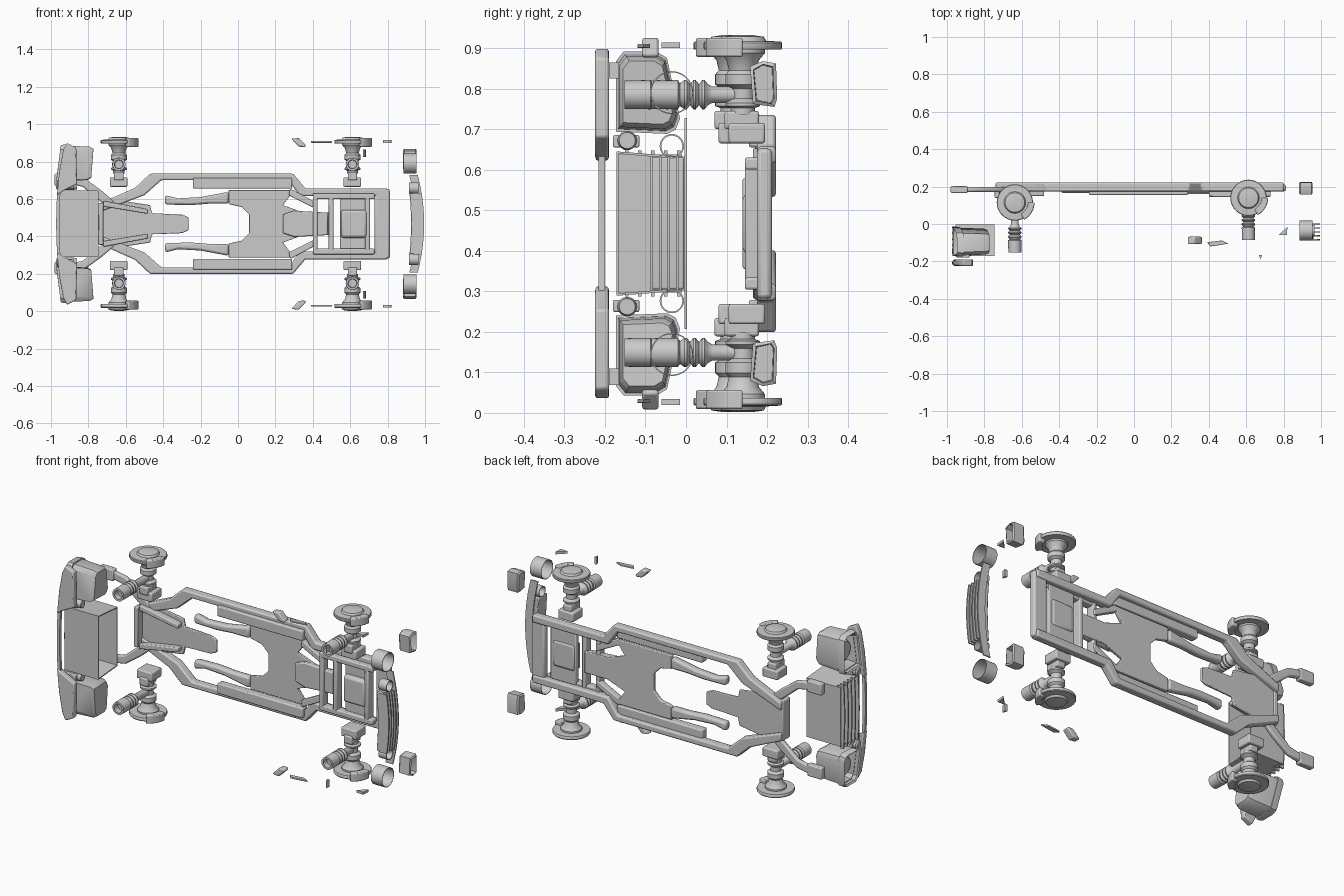
import bpy, bmesh, math

if "Cube" in bpy.data.objects:
    bpy.data.objects.remove(bpy.data.objects["Cube"])

C = 0.467  # centre plane across the width (z)


def finish(name, bm, mirror=False, bevel=0.0, angle=35):
    if mirror:
        geo = bmesh.ops.duplicate(bm, geom=bm.verts[:] + bm.edges[:] + bm.faces[:])["geom"]
        for v in geo:
            if isinstance(v, bmesh.types.BMVert):
                v.co.z = 2 * C - v.co.z
    bmesh.ops.recalc_face_normals(bm, faces=bm.faces[:])
    me = bpy.data.meshes.new(name)
    bm.to_mesh(me)
    bm.free()
    for p in me.polygons:
        p.use_smooth = True
    me.set_sharp_from_angle(angle=math.radians(angle))
    ob = bpy.data.objects.new(name, me)
    bpy.context.collection.objects.link(ob)
    if bevel:
        b = ob.modifiers.new("bevel", 'BEVEL')
        b.width, b.segments, b.limit_method = bevel, 2, 'ANGLE'
    return ob


def loft(bm, rings, closed=False):
    rs = [[bm.verts.new(p) for p in r] for r in rings]
    n = len(rs[0])
    pairs = list(zip(rs, rs[1:])) + ([(rs[-1], rs[0])] if closed else [])
    for a, b in pairs:
        for i in range(n):
            j = (i + 1) % n
            bm.faces.new((a[i], a[j], b[j], b[i]))
    if not closed:
        bm.faces.new(rs[0][::-1])
        bm.faces.new(rs[-1])


def place(axis, a, b, h):
    return {'x': (h, a, b), 'y': (a, h, b), 'z': (a, b, h)}[axis]


def prism(name, pts, lo, hi, axis='y', **kw):
    bm = bmesh.new()
    loft(bm, [[place(axis, a, b, h) for a, b in pts] for h in (lo, hi)])
    return finish(name, bm, **kw)


def box(name, x0, x1, y0, y1, z0, z1, **kw):
    return prism(name, [(x0, z0), (x1, z0), (x1, z1), (x0, z1)], y0, y1, **kw)


def lathe(name, profile, centre, axis, n=32, closed=False, **kw):
    bm = bmesh.new()
    t = [2 * math.pi * i / n for i in range(n)]
    loft(bm, [[place(axis, centre[0] + r * math.cos(a), centre[1] + r * math.sin(a), h)
               for a in t] for r, h in profile], closed)
    return finish(name, bm, **kw)


def sym(half):
    return [(x, C + d) for x, d in half] + [(x, C - d) for x, d in reversed(half)]


def bow(z0, z1, inner, outer, k, n=14):
    zs = [z0 + (z1 - z0) * i / n for i in range(n + 1)]
    return ([(outer + k * (z - C) ** 2, z) for z in zs] +
            [(inner + k * (z - C) ** 2, z) for z in reversed(zs)])


# chassis side rails and sills
prism("side_rail", [(-.74, .575), (-.55, .66), (-.47, .735), (.295, .735), (.36, .657), (.8, .657),
                    (.8, .615), (.33, .615), (.27, .70), (-.41, .70), (-.5, .62), (-.74, .53)],
      .175, .222, mirror=True, bevel=.008)
box("sill", -.24, .29, .155, .2, .655, .712, mirror=True, bevel=.006)
# front floor and tongue
prism("front_floor", sym([(-.74, .11), (-.6, .12), (-.47, .10), (-.46, .056), (-.3, .05), (-.265, .035)]),
      .185, .2, bevel=.004)
box("front_wall", -.745, -.72, .14, .205, C - .112, C + .112, bevel=.005)
prism("front_floor_rib", [(-.72, .56), (-.48, .52), (-.48, .545), (-.72, .59)], .15, .195, mirror=True, bevel=.005)
# curved inner members
prism("inner_member", [(-.39, .62), (-.32, .603), (-.2, .61), (-.05, .638), (-.05, .575), (-.15, .575),
                       (-.25, .567), (-.39, .57)], .165, .208, mirror=True, bevel=.012)
# central plate with notched edges
prism("centre_plate", sym([(.06, .05), (.02, .09), (-.05, .105), (-.05, .18), (.3, .18), (.24, .10),
                           (.35, .06), (.49, .06)]), .18, .2, bevel=.004)
prism("centre_tunnel", sym([(.24, .05), (.3, .07), (.48, .06)]), .16, .19, bevel=.006)
prism("diagonal_brace", [(.28, .655), (.42, .58), (.42, .545), (.27, .62)], .165, .2, mirror=True, bevel=.005)
# rear frame
for i, (x0, x1) in enumerate([(.40, .425), (.485, .51)]):
    box("rear_crossmember_%d" % i, x0, x1, .145, .195, C - .16, C + .16, bevel=.006)
box("rear_inner_rail", .4, .73, .145, .19, .60, .63, mirror=True, bevel=.006)
box("rear_end_beam", .73, .812, .175, .212, C - .185, C + .185, bevel=.01)
box("rear_tray", .545, .705, .17, .195, C - .15, C + .15, bevel=.005)
box("rear_housing", .55, .69, .14, .2, C - .075, C + .075, bevel=.015)
box("rear_tray_bar", .68, .705, .145, .19, C - .15, C + .15, bevel=.006)
# front bumper arms
prism("bumper_arm", [(-.66, .585), (-.73, .645), (-.82, .71), (-.9, .725), (-.9, .68), (-.83, .665),
                     (-.74, .59), (-.70, .56)], .172, .198, mirror=True, bevel=.008)
box("bumper_mount", -.98, -.89, .166, .202, .67, .735, mirror=True, bevel=.006)

# wheel hubs, brakes and dampers
for end, cx, cy, d0 in (("front", -.637, .115, -.152), ("rear", .612, .14, -.085)):
    lathe(end + "_hub", [(.03, .735), (.03, .752), (.043, .757), (.043, .765), (.028, .775), (.028, .80),
                         (.043, .81), (.043, .835), (.034, .845), (.04, .87), (.055, .888), (.055, .897),
                         (.095, .897), (.097, .9), (.097, .912), (.094, .916), (.058, .918),
                         (.052, .928), (.025, .932)], (cx, cy), 'z', mirror=True)
    box(end + "_axle_box", cx - .048, cx + .046, cy - .035, cy + .055, .665, .715, mirror=True, bevel=.006)
    box(end + "_axle_bracket", cx - .025, cx + .025, cy - .045, cy + .04, .70, .745, mirror=True, bevel=.006)
    arc = [math.radians(-62 + 62 * i / 8) for i in range(9)]
    prism(end + "_caliper", [(cx + .105 * math.cos(a), cy + .105 * math.sin(a)) for a in arc] +
          [(cx + .07 * math.cos(a), cy + .07 * math.sin(a)) for a in reversed(arc)],
          .878, .925, axis='z', mirror=True, bevel=.005)
    # damper: hollow cup followed by bellows
    prof = [(.022, d0 + .03), (.024, d0), (.035, d0), (.036, d0 + .065), (.028, d0 + .07)]
    for i in range(3):
        h = d0 + .075 + i * .022
        prof += [(.036, h + .006), (.036, h + .012), (.026, h + .02)]
    prof += [(.02, d0 + .15), (.02, cy)]
    lathe(end + "_damper", prof, (cx, .785), 'y', mirror=True)

# headlamp buckets: lofted shells with a recessed front
bm = bmesh.new()
shape = [(-.168, .70), (-.168, .862), (-.15, .885), (-.075, .885), (-.05, .87), (-.02, .73),
         (-.03, .705), (-.05, .695)]


def lamp_ring(x, s, k=.2):
    return [(x + k * (z - C) ** 2, -.095 + (y + .095) * s, .79 + (z - .79) * s) for y, z in shape]


loft(bm, [lamp_ring(-.79, .82, .1), lamp_ring(-.81, .94, .1), lamp_ring(-.955, 1), lamp_ring(-.955, .9),
          lamp_ring(-.90, .82)])
finish("headlamp_bucket", bm, mirror=True)
bm = bmesh.new()
loft(bm, [lamp_ring(-.982, 1.02), lamp_ring(-.962, 1.07), lamp_ring(-.945, 1.07), lamp_ring(-.945, .94),
          lamp_ring(-.975, .94)], closed=True)
finish("headlamp_bezel", bm, mirror=True)
lathe("headlamp_lens", [(.06, -.87), (.06, -.90), (.05, -.915), (.02, -.922)], (-.10, .79), 'x', mirror=True)
lathe("headlamp_knob", [(.02, -.86), (.024, -.88), (.024, -.965), (.015, -.972)], (-.145, .672), 'x',
      n=20, mirror=True)
box("headlamp_knob_bracket", -.95, -.88, -.18, -.115, .655, .685, mirror=True, bevel=.004)

# intake duct between the lamps
bm = bmesh.new()


def duct_ring(x, g):
    return [(x, -.172 + g, C - .178 + g), (x, -.002 - g, C - .165 + g),
            (x, -.002 - g, C + .165 - g), (x, -.172 + g, C + .178 - g)]


loft(bm, [duct_ring(-.745, 0), duct_ring(-.955, 0), duct_ring(-.955, .006), duct_ring(-.745, .006)], closed=True)
finish("intake_duct", bm)
box("intake_back", -.94, -.93, -.17, -.01, C - .17, C + .17)
for i in range(5):
    y = -.15 + i * .032
    prism("intake_slat_%d" % i, bow(C - .18, C + .18, -.95, -.972, .2), y, y + .008)

# trim bar ahead of the lamps
prism("front_trim", bow(.3, .634, -.955, -.972, .2), -.216, -.2)
prism("front_trim_end", [(-.968, .62), (-.955, .75), (-.935, .86), (-.915, .9), (-.865, .875),
                         (-.86, .68), (-.93, .645)], -.224, -.19, mirror=True, bevel=.006)

# rear grille and slats
prism("rear_grille_back", bow(.305, .63, .925, .96, -.3), -.085, -.005, bevel=.004)
for i in range(5):
    y = -.088 + i * .021
    w = .26 if i == 4 else .165
    prism("rear_slat_%d" % i, bow(C - w, C + w, .95, .995, -.5), y, y + .007)
lathe("grille_end", [(.03, .915), (.03, .965), (.026, .965), (.026, .915)], (-.035, .658), 'x',
      closed=True, mirror=True)
# rear lamp rings
lathe("rear_lamp_ring", [(.053, .885), (.053, .955), (.05, .955), (.05, .885)], (-.035, .79), 'x',
      n=40, closed=True, mirror=True)
# exhaust tips: hollow slanted boxes
bm = bmesh.new()


def tip(x, g):
    return [(x, .165 + g, .762 + g), (x, .218 - g, .755 + g), (x, .225 - g, .775),
            (x, .222 - g, .862 - g), (x, .19, .868 - g), (x, .158 + g, .855 - g)]


loft(bm, [tip(.882, .006), tip(.89, 0), tip(.95, 0), tip(.955, .008), tip(.91, .01)])
finish("exhaust_tip", bm, mirror=True)

# side details: mirrors, handles and markers
prism("side_mirror", [(.285, .922), (.325, .926), (.365, .885), (.355, .876), (.325, .88)],
      -.108, -.068, mirror=True, bevel=.006)
prism("door_handle", [(.39, -.098), (.47, -.088), (.505, -.105), (.41, -.12)], .9, .91,
      axis='z', mirror=True, bevel=.002)
prism("side_marker", [(.775, -.058), (.82, -.015), (.818, -.06)], .9, .914, axis='z', mirror=True)
prism("filler_tab", [(.668, -.165), (.684, -.165), (.678, -.19)], .825, .865, axis='z', mirror=True)
